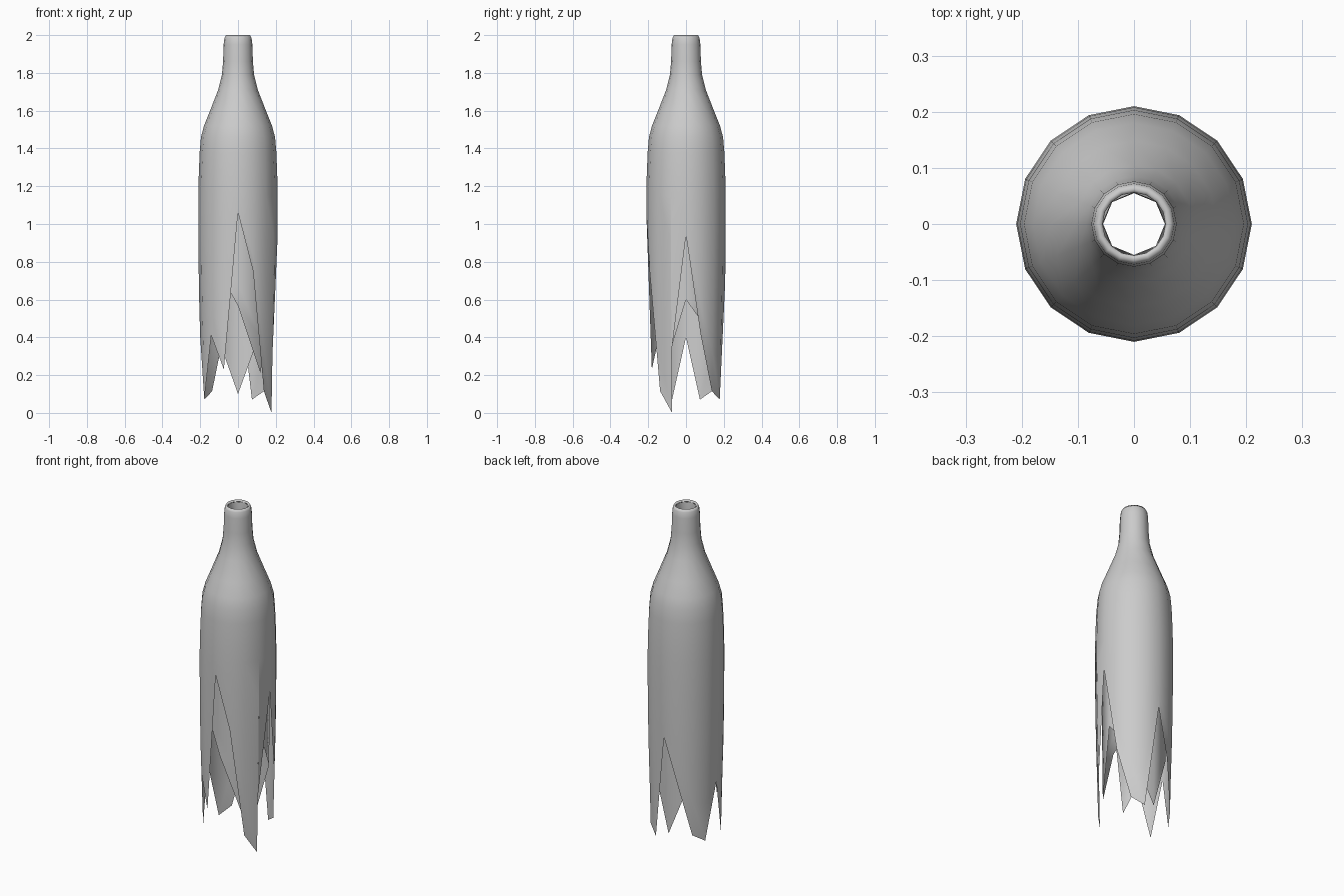
import bpy, bmesh, math

if "Cube" in bpy.data.objects:
    bpy.data.objects.remove(bpy.data.objects["Cube"])

SHOULDER = 1.15   # below this height the walls run down to the broken rim
ROWS = 5


def radius_at(profile, z):
    """Linear interpolation of a (radius, z) profile listed from top down."""
    for (r0, z0), (r1, z1) in zip(profile, profile[1:]):
        if z0 >= z >= z1 and z0 != z1:
            return r0 + (r1 - r0) * (z0 - z) / (z0 - z1)
    return profile[-1][0]


def wall(name, upper, lower, rim, inward=False):
    """Revolved shell; rim holds (angle, height) per column, repeats make a vertical step."""
    bm = bmesh.new()
    cols = []
    for angle, height in rim + [rim[0]]:
        a = math.radians(angle)
        points = list(upper)
        for i in range(ROWS + 1):
            z = SHOULDER + (height - SHOULDER) * i / ROWS
            points.append((radius_at(lower, z), z))
        cols.append([bm.verts.new((r * math.cos(a), r * math.sin(a), z)) for r, z in points])
    for i in range(len(rim)):
        if rim[i][0] == rim[(i + 1) % len(rim)][0]:
            continue
        c, d = cols[i], cols[i + 1]
        for j in range(len(c) - 1):
            quad = [c[j], c[j + 1], d[j + 1], d[j]]
            bm.faces.new(quad[::-1] if inward else quad)
    bmesh.ops.remove_doubles(bm, verts=bm.verts, dist=0.0005)
    mesh = bpy.data.meshes.new(name)
    bm.to_mesh(mesh)
    bm.free()
    mesh.shade_smooth()
    obj = bpy.data.objects.new(name, mesh)
    bpy.context.collection.objects.link(obj)
    return obj


# outer glass: sixteen sides, jagged break
outer_upper = [(0.056, 1.99), (0.063, 2.0), (0.072, 1.985), (0.076, 1.95), (0.079, 1.86),
               (0.085, 1.79), (0.105, 1.71), (0.148, 1.6), (0.18, 1.52), (0.196, 1.46),
               (0.203, 1.38), (0.208, 1.25)]
outer_lower = [(0.21, 1.15), (0.21, 0.9), (0.206, 0.6), (0.20, 0.4), (0.195, 0.2), (0.192, 0.0)]
outer_rim = [(0, 0.94), (22.5, 0.42), (45, 0.115), (67.5, 0.07), (90, 0.69), (112.5, 0.41),
             (135, 0.115), (157.5, 0.07), (180, 0.40), (202.5, 0.07), (225, 0.41),
             (247.5, 0.23), (270, 1.06), (292.5, 0.75), (315, 0.115), (337.5, 0.0),
             (337.5, 0.33)]
wall("outer_glass", outer_upper, outer_lower, outer_rim)

# inner glass: eight sides, its own break line
inner_upper = [(0.057, 1.99), (0.055, 1.96), (0.055, 1.8), (0.07, 1.72), (0.115, 1.6),
               (0.152, 1.48), (0.165, 1.38)]
inner_lower = [(0.172, 1.15), (0.172, 0.6), (0.168, 0.2), (0.16, 0.0)]
inner_rim = [(0, 0.60), (45, 0.43), (90, 0.10), (135, 0.44), (180, 0.60), (225, 0.79),
             (270, 0.566), (315, 0.21)]
wall("inner_glass", inner_upper, inner_lower, inner_rim, inward=True)
